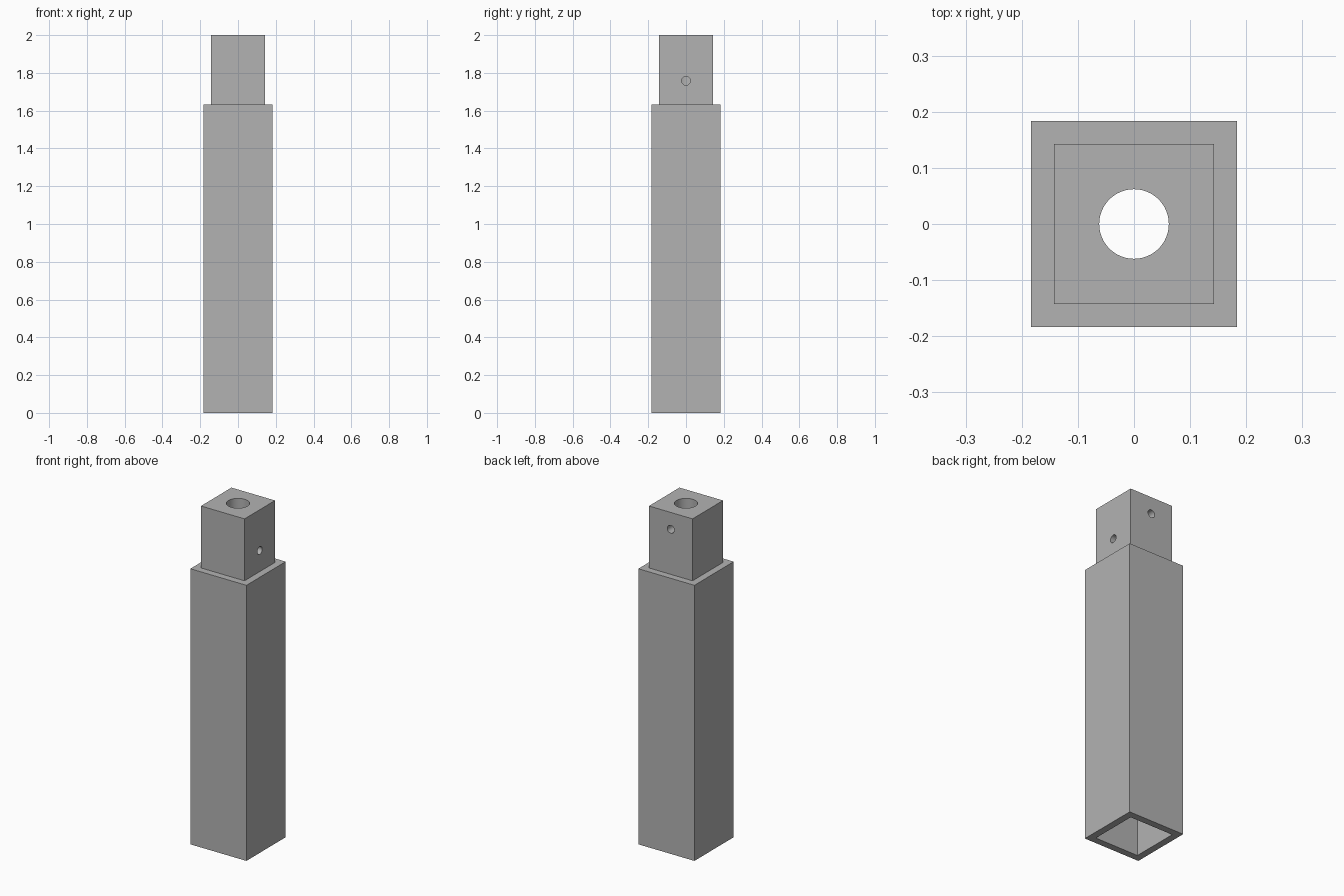
import bpy, bmesh, math
from mathutils import Matrix

if "Cube" in bpy.data.objects:
    bpy.data.objects.remove(bpy.data.objects["Cube"], do_unlink=True)

OUTER, INNER = 0.1837, 0.1427      # half widths of sleeve and of plug / cavity
SHOULDER, TOP = 1.633, 2.0
CEILING = SHOULDER - 0.05

grey = bpy.data.materials.new("plain grey")
grey.use_nodes = True
colour = (0.45, 0.45, 0.45, 1)
grey.diffuse_color = colour
grey.node_tree.nodes["Principled BSDF"].inputs["Base Color"].default_value = colour


def make_object(name, bm):
    bmesh.ops.recalc_face_normals(bm, faces=bm.faces)
    mesh = bpy.data.meshes.new(name)
    bm.to_mesh(mesh)
    bm.free()
    obj = bpy.data.objects.new(name, mesh)
    bpy.context.collection.objects.link(obj)
    mesh.materials.append(grey)
    return obj


def square_loft(name, profile):
    """Join square rings given as (half width, height), capping both ends."""
    bm = bmesh.new()
    corners = ((-1, -1), (1, -1), (1, 1), (-1, 1))
    rings = [[bm.verts.new((x * h, y * h, z)) for x, y in corners]
             for h, z in profile]
    for a, b in zip(rings, rings[1:]):
        for i in range(4):
            j = (i + 1) % 4
            bm.faces.new((a[i], a[j], b[j], b[i]))
    bm.faces.new(rings[0])
    bm.faces.new(rings[-1])
    return make_object(name, bm)


def drill(target, name, radius, length, sides, matrix):
    """Cut a round hole through the target."""
    bm = bmesh.new()
    bmesh.ops.create_cone(bm, cap_ends=True, segments=sides, radius1=radius,
                          radius2=radius, depth=length, matrix=matrix)
    cutter = make_object(name, bm)
    cutter.hide_render = True
    mod = target.modifiers.new(name, 'BOOLEAN')
    mod.operation = 'DIFFERENCE'
    mod.solver = 'EXACT'
    mod.object = cutter
    bpy.ops.object.modifier_apply(modifier=mod.name)
    bpy.data.objects.remove(cutter, do_unlink=True)


# Hollow square sleeve with a narrower square plug on top
leg = square_loft("leg_sleeve_with_plug", [
    (INNER, CEILING), (INNER, 0), (OUTER, 0),
    (OUTER, SHOULDER), (INNER, SHOULDER), (INNER, TOP)])
bpy.context.view_layer.objects.active = leg
leg.select_set(True)

# Vertical bore down into the cavity
drill(leg, "bore", 0.062, 0.6, 64, Matrix.Translation((0, 0, 1.8)))

# Small screw holes: lower one on the +x side, upper one at the back
quarter = math.pi / 2
drill(leg, "side_screw_hole", 0.023, 0.2, 32,
      Matrix.Translation((0.11, 0, 1.758)) @ Matrix.Rotation(quarter, 4, 'Y'))
drill(leg, "back_screw_hole", 0.023, 0.2, 32,
      Matrix.Translation((0, 0.11, 1.9)) @ Matrix.Rotation(quarter, 4, 'X'))

bpy.ops.object.shade_smooth_by_angle(angle=math.radians(30))
